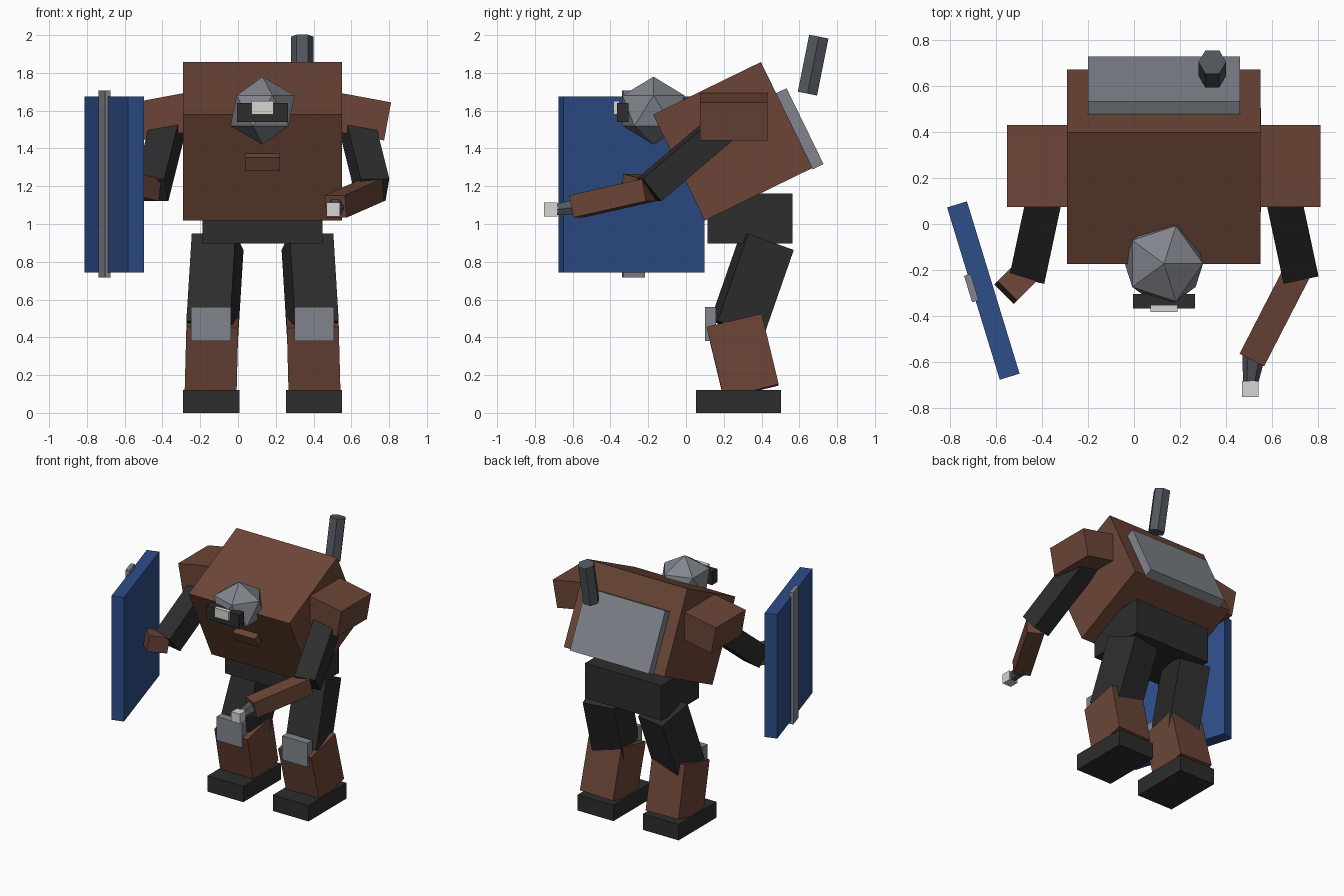
import bpy, bmesh
from math import radians
from mathutils import Matrix, Vector, Euler

if "Cube" in bpy.data.objects:
    bpy.data.objects.remove(bpy.data.objects["Cube"])


def material(name, r, g, b):
    m = bpy.data.materials.new(name)
    m.diffuse_color = (r, g, b, 1)
    m.use_nodes = True
    m.node_tree.nodes["Principled BSDF"].inputs["Base Color"].default_value = m.diffuse_color
    return m


BROWN = material("rust brown", 0.15, 0.06, 0.038)
DARK = material("dark rubber", 0.026, 0.026, 0.026)
GREY = material("steel grey", 0.22, 0.235, 0.265)
GUN = material("gunmetal", 0.084, 0.095, 0.112)
BLUE = material("shield blue", 0.027, 0.075, 0.25)
LIGHT = material("pale lens", 0.66, 0.66, 0.65)
CX = 0.13  # centre line of the body


def finish(name, bm, mat, matrix):
    bm.transform(matrix)
    me = bpy.data.meshes.new(name)
    bm.to_mesh(me)
    bm.free()
    me.materials.append(mat)
    ob = bpy.data.objects.new(name, me)
    bpy.context.collection.objects.link(ob)


def box(name, loc, size, mat, rot=(0, 0, 0)):
    bm = bmesh.new()
    bmesh.ops.create_cube(bm, size=1)
    r = Euler([radians(a) for a in rot]).to_matrix().to_4x4()
    finish(name, bm, mat, Matrix.Translation(loc) @ r @ Matrix.Diagonal((*size, 1)))


def along(p, q):
    """Matrix with z from p to q, x level, origin halfway; and the length."""
    p, q = Vector(p), Vector(q)
    z = (q - p).normalized()
    x = z.cross(Vector((0, 0, 1))).normalized()
    r = Matrix((x, z.cross(x), z)).transposed().to_4x4()
    return Matrix.Translation((p + q) / 2) @ r, (q - p).length


def limb(name, p, q, width, mat):
    m, length = along(p, q)
    bm = bmesh.new()
    bmesh.ops.create_cube(bm, size=1)
    finish(name, bm, mat, m @ Matrix.Diagonal((width, width, length, 1)))


def hex_rod(name, p, q, r1, r2, mat):
    m, length = along(p, q)
    bm = bmesh.new()
    bmesh.ops.create_cone(bm, cap_ends=True, segments=6, radius1=r1, radius2=r2, depth=length)
    finish(name, bm, mat, m @ Matrix.Rotation(radians(30), 4, 'Z'))


# Body
box("torso", (CX, 0.248, 1.438), (0.84, 0.635, 0.624), BROWN, (26, 0, 0))
box("chest_latch", (CX, -0.078, 1.328), (0.185, 0.05, 0.08), BROWN, (26, 0, 0))
box("back_plate", (CX, 0.601, 1.504), (0.66, 0.065, 0.447), GREY, (26, 0, 0))
box("pelvis", (CX, 0.338, 1.03), (0.635, 0.45, 0.265), DARK)
hex_rod("exhaust_pipe", (0.34, 0.643, 1.69), (0.34, 0.703, 1.992), 0.06, 0.06, GUN)

# Head
bm = bmesh.new()
bmesh.ops.create_icosphere(bm, subdivisions=1, radius=1)
finish("head", bm, GREY, Matrix.Translation((CX, -0.172, 1.60)) @ Matrix.Diagonal((0.19, 0.193, 0.18, 1)))
box("visor", (CX, -0.335, 1.59), (0.27, 0.062, 0.10), DARK)
box("visor_lens", (CX, -0.367, 1.615), (0.118, 0.032, 0.07), LIGHT)

# Paired parts
for s, side in ((-1, "left"), (1, "right")):
    box(side + "_shoulder", (CX + s * 0.512, 0.252, 1.571), (0.305, 0.357, 0.205), BROWN, (0, s * 10.5, 0))
    limb(side + "_upper_arm", (CX + s * 0.49, 0.25, 1.56), (CX + s * 0.585, -0.195, 1.18), 0.155, DARK)
    box(side + "_thigh", (CX + s * 0.252, 0.349, 0.675), (0.235, 0.26, 0.49), DARK, (-19.5, 0, s * 10))
    box(side + "_shin", (CX + s * 0.27, 0.30, 0.30), (0.275, 0.30, 0.385), BROWN, (13.5, -s * 1.5, 0))
    box(side + "_knee_plate", (CX + s * 0.273, 0.13, 0.47), (0.21, 0.06, 0.18), GREY)
    box(side + "_foot", (CX + s * 0.272, 0.278, 0.06), (0.298, 0.45, 0.12), DARK)

# Forearms and tool
limb("right_forearm", (0.715, -0.195, 1.18), (0.517, -0.58, 1.093), 0.12, BROWN)
limb("left_forearm", (-0.455, -0.195, 1.18), (-0.557, -0.297, 1.205), 0.12, BROWN)
hex_rod("tool_barrel", (0.52, -0.57, 1.09), (0.506, -0.69, 1.075), 0.05, 0.033, GUN)
box("tool_tip", (0.505, -0.716, 1.077), (0.072, 0.07, 0.072), LIGHT)

# Shield
box("shield", (-0.654, -0.289, 1.209), (0.09, 0.782, 0.934), BLUE, (0, 0, 17))
box("shield_strip", (-0.706, -0.278, 1.212), (0.03, 0.12, 0.992), GREY, (0, 0, 17))
